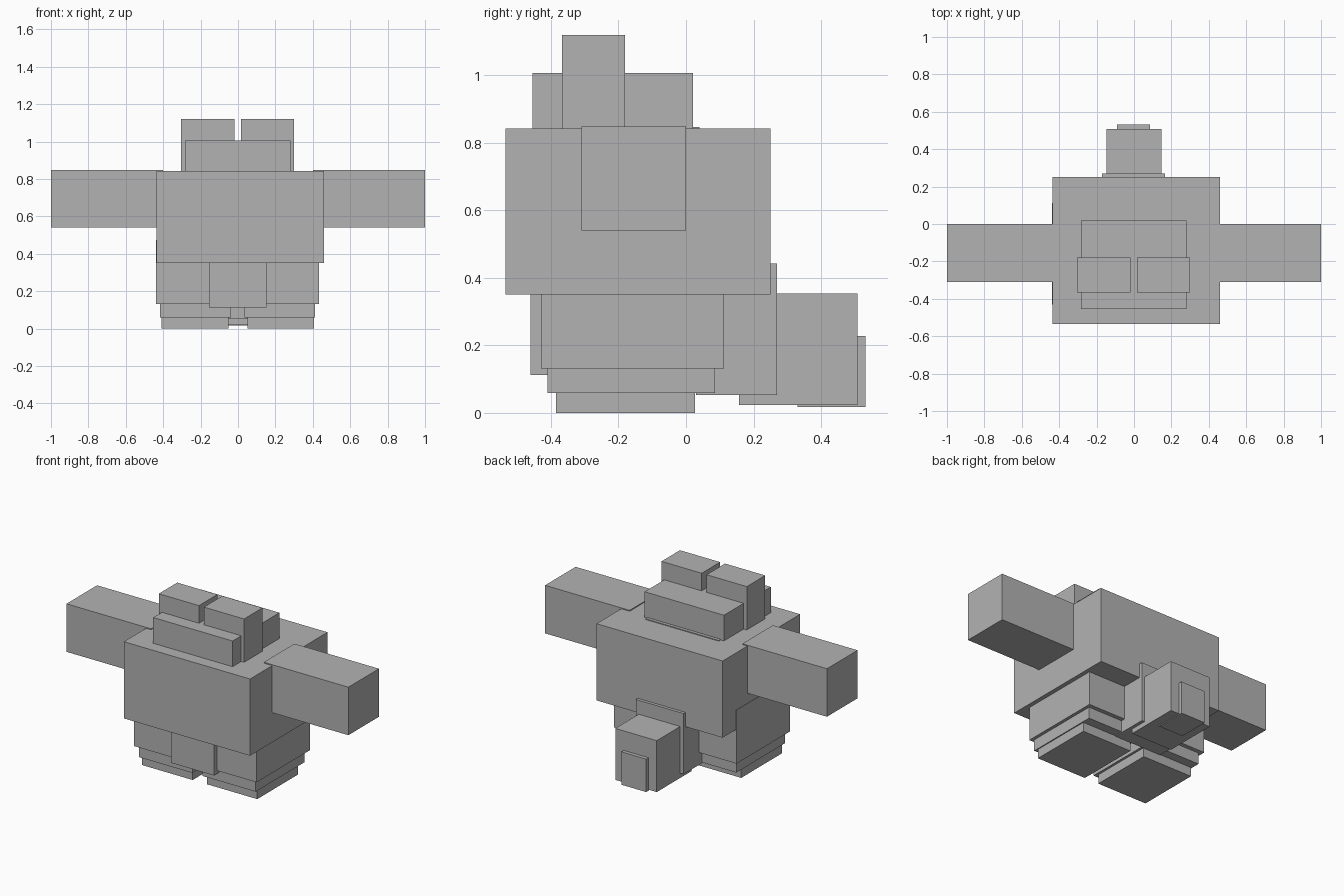
import bpy
from mathutils import Vector

default = bpy.data.objects.get("Cube")
if default:
    bpy.data.objects.remove(default, do_unlink=True)

# Single flat colour
grey = bpy.data.materials.new("plain_grey")
grey.use_nodes = True
colour = (0.45, 0.45, 0.45, 1)
grey.diffuse_color = colour
grey.node_tree.nodes["Principled BSDF"].inputs["Base Color"].default_value = colour


def box(name, x, y, z):
    """Axis-aligned block from its (low, high) extents."""
    low, high = (Vector(corner) for corner in zip(x, y, z))
    bpy.ops.mesh.primitive_cube_add(size=1)
    ob = bpy.context.object
    ob.name = ob.data.name = name
    centre, size = (low + high) / 2, high - low
    for v in ob.data.vertices:
        v.co = v.co * size
    ob.location = centre
    ob.data.materials.append(grey)
    return ob


def pair(name, left_x, right_x, y, z):
    """Left (+x) and right (-x) blocks sharing depth and height."""
    box("left_" + name, left_x, y, z)
    box("right_" + name, right_x, y, z)


# Body and head
box("torso", (-0.435, 0.46), (-0.535, 0.25), (0.35, 0.842))
box("neck_plate", (-0.26, 0.26), (-0.43, 0.04), (0.80, 0.847))
box("head", (-0.283, 0.28), (-0.455, 0.02), (0.84, 1.007))
pair("ear", (0.015, 0.30), (-0.305, -0.02), (-0.367, -0.18), (0.84, 1.12))

# Arms
pair("arm", (0.40, 1.0), (-1.0, -0.40), (-0.31, 0.0), (0.54, 0.848))

# Legs, stepping inwards towards the feet
pair("thigh", (0.015, 0.433), (-0.438, -0.02), (-0.43, 0.113), (0.132, 0.475))
pair("shin", (0.035, 0.413), (-0.417, -0.037), (-0.41, 0.086), (0.059, 0.14))
pair("foot", (0.05, 0.406), (-0.41, -0.052), (-0.385, 0.026), (0.0, 0.06))
box("front_flap", (-0.155, 0.152), (-0.46, -0.30), (0.112, 0.40))

# Tail
box("tail_base", (-0.172, 0.167), (0.03, 0.27), (0.053, 0.442))
box("tail_middle", (-0.148, 0.146), (0.157, 0.508), (0.023, 0.353))
box("tail_tip", (-0.09, 0.086), (0.33, 0.532), (0.017, 0.228))
